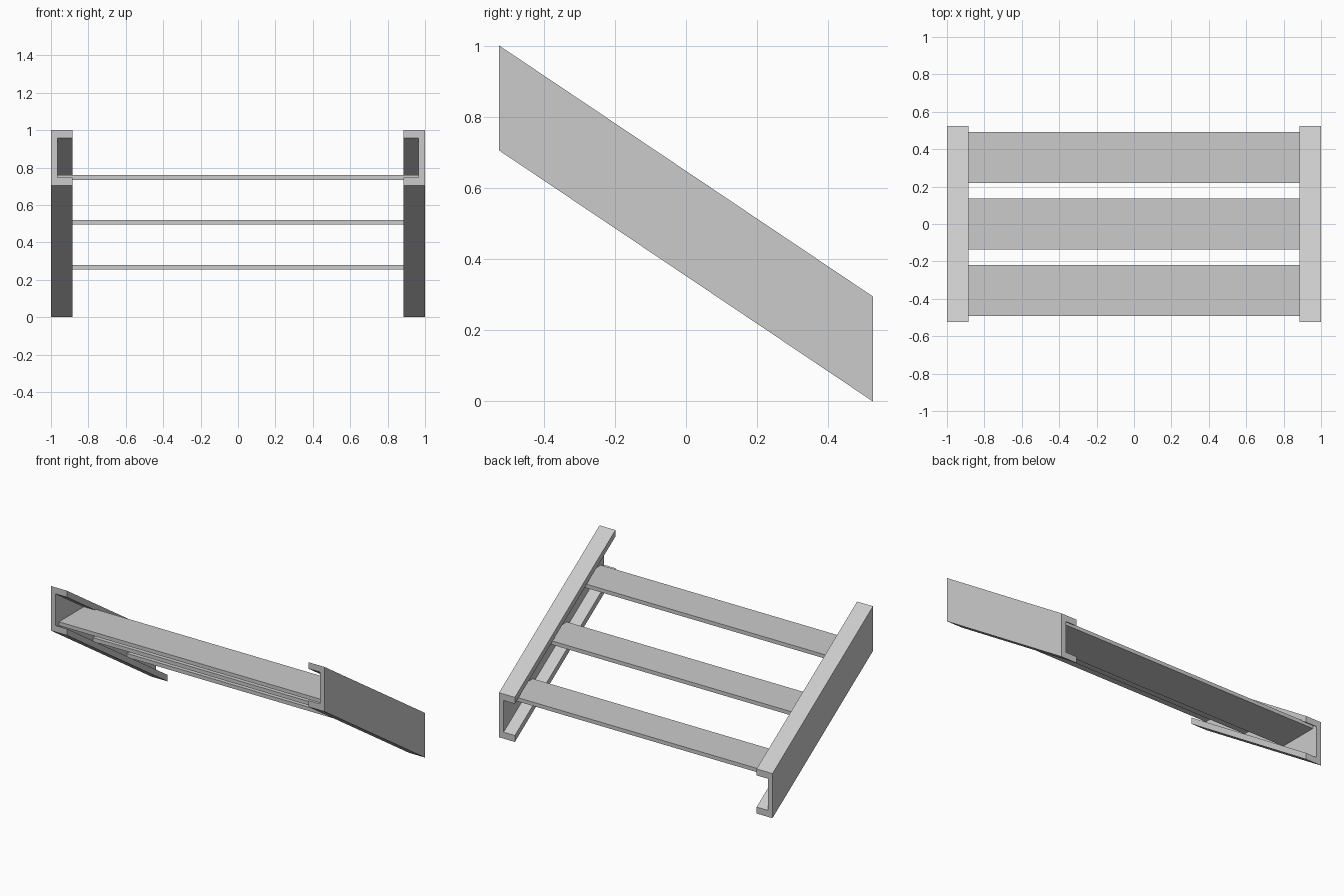
import bpy, bmesh

if "Cube" in bpy.data.objects:
    bpy.data.objects.remove(bpy.data.objects["Cube"])

HALF_Y = 0.525      # half run of the stair
RISE = 0.705        # drop of the stringer from front to back
DEPTH = 0.295       # vertical depth of the stringer
WEB, FLANGE = 0.034, 0.043
OUT, INN = 1.0, 0.884


def add_mesh(name, bm):
    bmesh.ops.recalc_face_normals(bm, faces=bm.faces)
    mesh = bpy.data.meshes.new(name)
    bm.to_mesh(mesh)
    bm.free()
    obj = bpy.data.objects.new(name, mesh)
    bpy.context.collection.objects.link(obj)
    return obj


# C-channel stringer, open toward the middle, swept down along the slope
def stringer(name, side):
    profile = [(OUT, 0), (INN, 0), (INN, FLANGE), (OUT - WEB, FLANGE),
               (OUT - WEB, DEPTH - FLANGE), (INN, DEPTH - FLANGE),
               (INN, DEPTH), (OUT, DEPTH)]
    bm = bmesh.new()
    face = bm.faces.new([bm.verts.new((side * x, -HALF_Y, z + RISE)) for x, z in profile])
    ext = bmesh.ops.extrude_face_region(bm, geom=[face], use_keep_orig=True)
    verts = [g for g in ext["geom"] if isinstance(g, bmesh.types.BMVert)]
    bmesh.ops.translate(bm, verts=verts, vec=(0, 2 * HALF_Y, -RISE))
    add_mesh(name, bm)


stringer("left_stringer", -1)
stringer("right_stringer", 1)

# Flat treads running from web to web
for i in (-1, 0, 1):
    bm = bmesh.new()
    bmesh.ops.create_cube(bm, size=1)
    bmesh.ops.scale(bm, verts=bm.verts, vec=(2 * (OUT - WEB), 0.272, 0.025))
    bmesh.ops.translate(bm, verts=bm.verts, vec=(0, 0.355 * i, 0.507 - 0.24 * i))
    add_mesh(f"tread_{2 - i}", bm)
